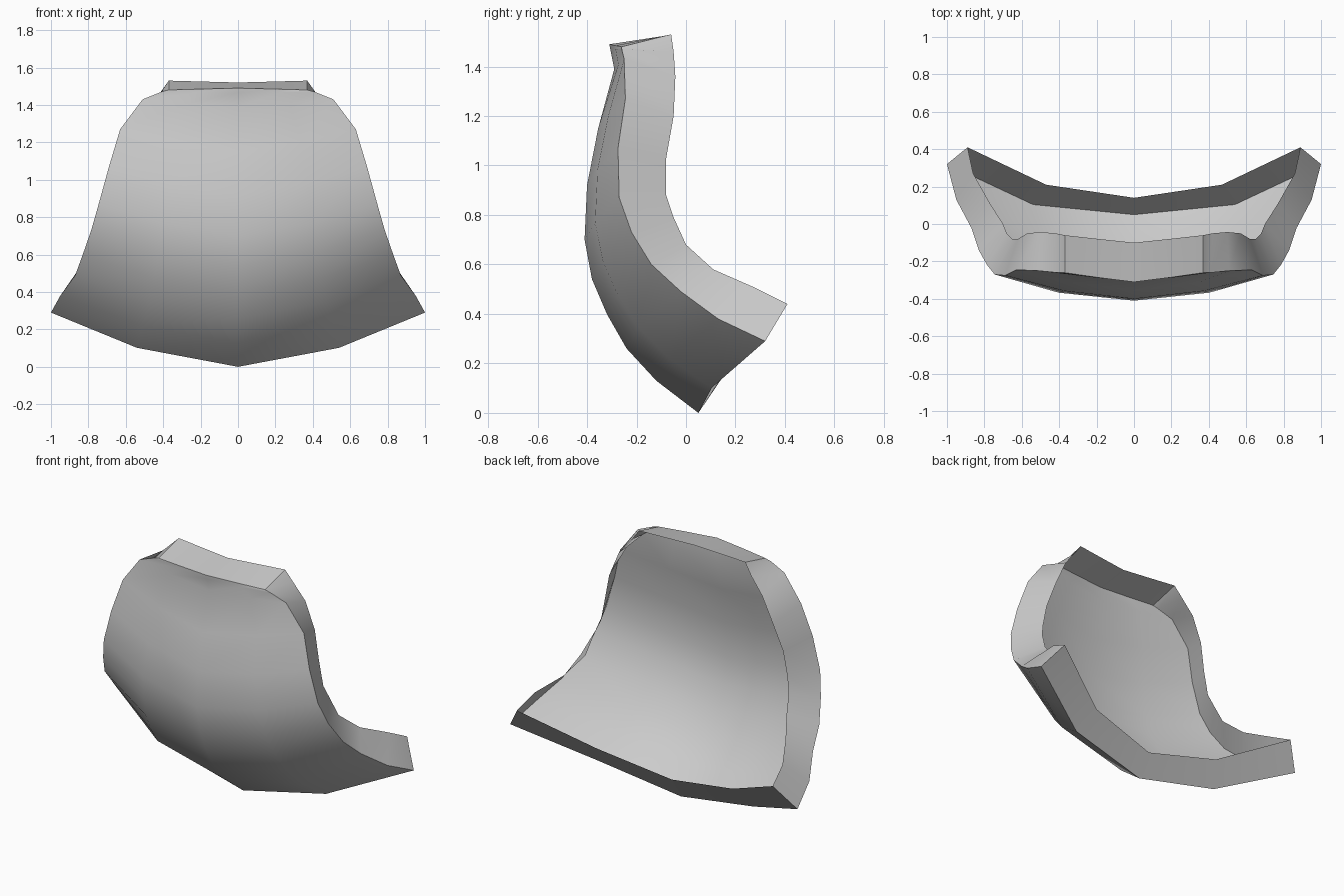
import bpy, bmesh

if "Cube" in bpy.data.objects:
    bpy.data.objects.remove(bpy.data.objects["Cube"])

# Shell profiles, bottom to top: centre line (y, z) and right border (x, y, z)
centre = [(.05, 0), (-.12, .13), (-.24, .26), (-.32, .40), (-.38, .54), (-.41, .70),
          (-.40, .92), (-.355, 1.15), (-.29, 1.39), (-.305, 1.465), (-.31, 1.49)]
border = [(1, .32, .29), (.95, .13, .38), (.87, -.02, .49), (.83, -.14, .60),
          (.785, -.22, .73), (.745, -.27, .87), (.69, -.275, 1.07), (.63, -.245, 1.27),
          (.51, -.25, 1.43), (.41, -.26, 1.47), (.37, -.26, 1.48)]
# Free edge of the turned-back rim, matching the right border
lip = [(.89, .41, .44), (.86, .27, .51), (.77, .11, .58), (.70, 0, .68),
       (.68, -.05, .79), (.65, -.08, .88), (.62, -.08, 1.03), (.57, -.05, 1.20),
       (.50, -.043, 1.36), (.42, -.05, 1.46), (.37, -.06, 1.53)]
lip_bottom = [(0, .14, .14), (.47, .21, .235)]
lip_top = [(0, -.10, 1.52), (.19, -.08, 1.525)]
rows = len(centre)
last = rows - 1


def mirrored(p, col):
    """Columns run -2..2; negative ones are mirrored."""
    return (-p[0] if col < 0 else p[0], p[1], p[2])


def shell_point(r, col):
    (cy, cz), (ex, ey, ez) = centre[r], border[r]
    if abs(col) == 2:
        p = border[r]
    elif col == 0:
        p = (0, cy, cz)
    else:
        u = (r / last) ** 1.5
        p = (.54 * ex, cy + (ey - cy) * (.2 + .3 * u), cz + (ez - cz) * (.35 + .15 * u))
    return mirrored(p, col)


def lip_point(r, col):
    if abs(col) == 2:
        p = lip[r]
    else:
        p = (lip_bottom if r == 0 else lip_top)[abs(col)]
    return mirrored(p, col)


bm = bmesh.new()
cols = range(-2, 3)
shell = {(r, c): bm.verts.new(shell_point(r, c)) for r in range(rows) for c in cols}

# Curved front shell
for r in range(last):
    for c in range(-2, 2):
        bm.faces.new([shell[k] for k in ((r, c), (r, c + 1), (r + 1, c + 1), (r + 1, c))])

# Rim turned back around the whole border (open behind)
loop = ([(0, c) for c in range(-2, 2)] + [(r, 2) for r in range(last)]
        + [(last, c) for c in range(2, -2, -1)] + [(r, -2) for r in range(last, 0, -1)])
rim = {k: bm.verts.new(lip_point(*k)) for k in loop}
for a, b in zip(loop, loop[1:] + loop[:1]):
    bm.faces.new((shell[b], shell[a], rim[a], rim[b]))

# Crisp fold between shell and rim
for a, b in zip(loop, loop[1:] + loop[:1]):
    bm.edges.get((shell[a], shell[b])).smooth = False

mesh = bpy.data.meshes.new("curved_plate")
bm.to_mesh(mesh)
bm.free()
plate = bpy.data.objects.new("curved_plate", mesh)
bpy.context.collection.objects.link(plate)
bpy.context.view_layer.objects.active = plate
plate.select_set(True)
bpy.ops.object.shade_smooth_by_angle(angle=0.6)
